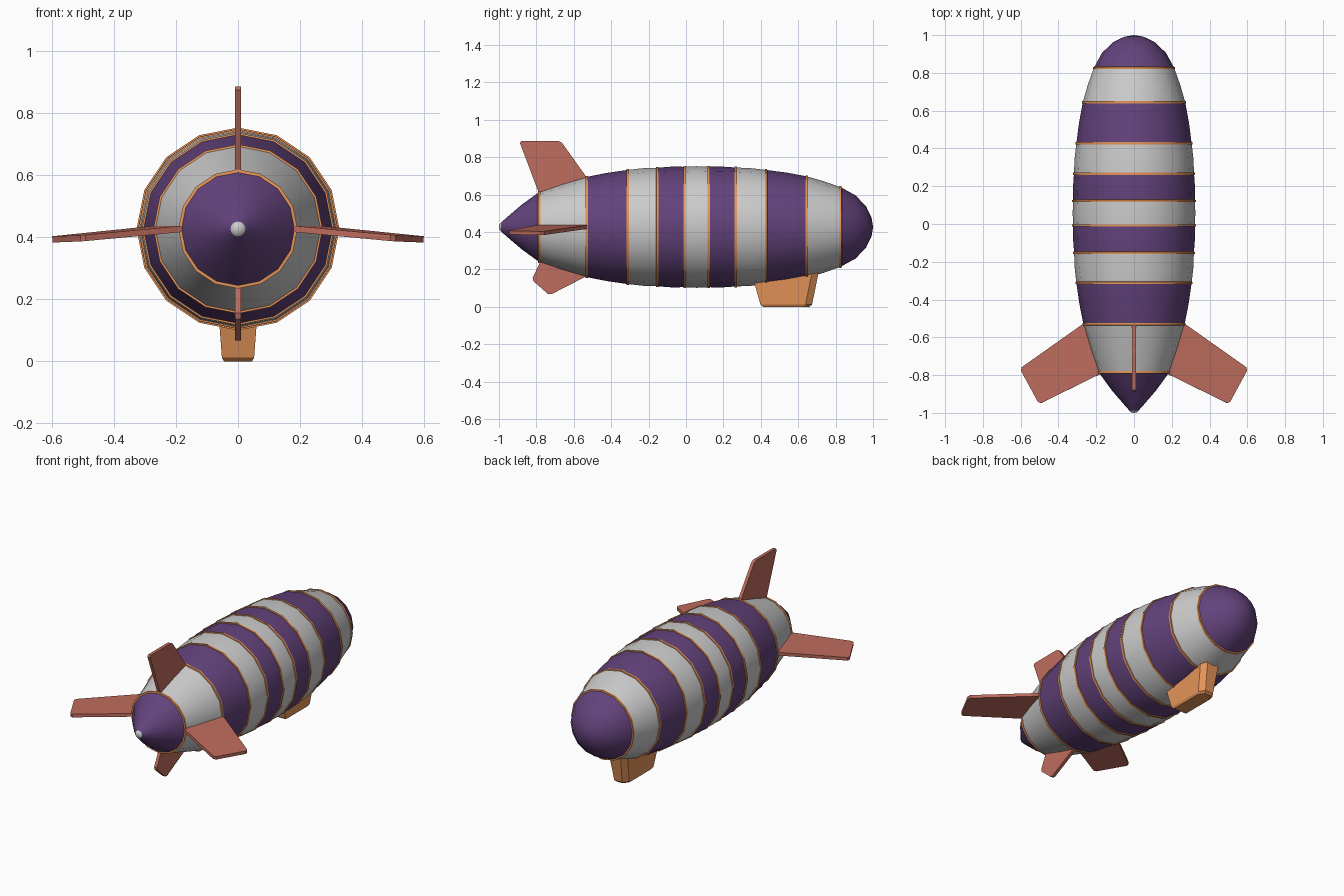
import bpy, bmesh, math
from mathutils import Vector

if "Cube" in bpy.data.objects:
    bpy.data.objects.remove(bpy.data.objects["Cube"])

SIDES = 16
CZ = 0.427


def material(name, rgb):
    m = bpy.data.materials.new(name)
    m.diffuse_color = (*rgb, 1)
    m.use_nodes = True
    m.node_tree.nodes["Principled BSDF"].inputs["Base Color"].default_value = m.diffuse_color
    return m


PURPLE = material("purple", (0.125, 0.055, 0.2))
ORANGE = material("orange", (0.8, 0.3, 0.1))
RED = material("dusty_red", (0.52, 0.15, 0.11))


def finish(bm, name, mat=None, smooth=None):
    bmesh.ops.recalc_face_normals(bm, faces=bm.faces)
    me = bpy.data.meshes.new(name)
    bm.to_mesh(me)
    bm.free()
    ob = bpy.data.objects.new(name, me)
    bpy.context.collection.objects.link(ob)
    if mat:
        me.materials.append(mat)
    if smooth:
        bpy.ops.object.select_all(action='DESELECT')
        ob.select_set(True)
        bpy.context.view_layer.objects.active = ob
        bpy.ops.object.shade_smooth_by_angle(angle=math.radians(smooth))
    return ob


def revolve(name, profile, mat=None, closed=False):
    """Turn (y, radius) points around the long axis."""
    bm = bmesh.new()
    loops = []
    for y, r in profile:
        loops.append([bm.verts.new((r * math.sin(a), y, CZ + r * math.cos(a)))
                      for a in (math.tau * i / SIDES for i in range(SIDES))])
    pairs = list(zip(loops, loops[1:]))
    if closed:
        pairs.append((loops[-1], loops[0]))
    for a, b in pairs:
        for i in range(SIDES):
            j = (i + 1) % SIDES
            bm.faces.new((a[i], a[j], b[j], b[i]))
    bmesh.ops.remove_doubles(bm, verts=bm.verts, dist=1e-5)
    return finish(bm, name, mat, 40)


# Hull: tail cone, alternating panels, rounded nose
stations = [(-0.785, 0.187), (-0.53, 0.268), (-0.312, 0.305), (-0.153, 0.317),
            (-0.008, 0.322), (0.122, 0.322), (0.266, 0.318), (0.428, 0.305),
            (0.645, 0.271), (0.826, 0.213)]
revolve("tail_cap", [(-0.988, 0.024), (-0.997, 0.016), (-1.0, 0)])
revolve("tail_cone", [(-0.988, 0.024), (-0.965, 0.045), (-0.88, 0.118), stations[0]], PURPLE)
for i, (a, b) in enumerate(zip(stations, stations[1:])):
    mid = ((a[0] + b[0]) / 2, (a[1] + b[1]) / 2 + 0.003)
    revolve(f"hull_panel_{i + 1}", [a, mid, b], PURPLE if i % 2 else None)
revolve("nose", [stations[-1], (0.905, 0.17), (0.962, 0.112), (0.992, 0.05), (1.0, 0)], PURPLE)

# Orange bands over each seam
for i, (y, r) in enumerate(stations):
    revolve(f"band_{i + 1}", [(y - 0.007, r - 0.006), (y - 0.006, r + 0.005),
                              (y + 0.006, r + 0.005), (y + 0.007, r - 0.006)], ORANGE, True)


def fin(name, pts, thick=0.02):
    """Flat fin: two root corners, then two tip corners, clipped slightly."""
    bm = bmesh.new()
    vs = [bm.verts.new(p) for p in pts]
    bm.faces.new(vs)
    bmesh.ops.bevel(bm, geom=vs[2:], offset=0.012, segments=1, affect='VERTICES')
    bm.faces.ensure_lookup_table()
    face = bm.faces[0]
    face.normal_update()
    n = face.normal.copy()
    bmesh.ops.translate(bm, verts=bm.verts, vec=n * (-thick / 2))
    top = bmesh.ops.extrude_face_region(bm, geom=[face], use_keep_orig=True)
    bmesh.ops.translate(bm, vec=n * thick,
                        verts=[g for g in top["geom"] if isinstance(g, bmesh.types.BMVert)])
    return finish(bm, name, RED)


# Tail fins
fin("top_fin", [(0, -0.78, 0.59), (0, -0.515, 0.67), (0, -0.67, 0.887), (0, -0.892, 0.887)])
fin("bottom_fin", [(0, -0.77, 0.26), (0, -0.51, 0.175), (0, -0.73, 0.062), (0, -0.825, 0.145)])
for s, side in ((1, "right"), (-1, "left")):
    fin(f"{side}_fin", [(s * 0.16, -0.785, 0.429), (s * 0.25, -0.515, 0.429),
                        (s * 0.604, -0.765, 0.393), (s * 0.502, -0.953, 0.397)])

# Gondola: tapered body with clipped corners in plan
bm = bmesh.new()
rows = []
for z, y0, y1, w in ((0.0, 0.412, 0.66, 0.045), (0.012, 0.398, 0.674, 0.052), (0.2, 0.345, 0.712, 0.066)):
    c = 0.035
    plan = [(-w, y0), (w, y0), (w, y1 - c), (w - c * 0.7, y1), (-w + c * 0.7, y1), (-w, y1 - c)]
    rows.append([bm.verts.new((x, y, z)) for x, y in plan])
for a, b in zip(rows, rows[1:]):
    for i in range(6):
        j = (i + 1) % 6
        bm.faces.new((a[i], a[j], b[j], b[i]))
bm.faces.new(rows[0])
bm.faces.new(rows[-1])
finish(bm, "gondola", ORANGE)
